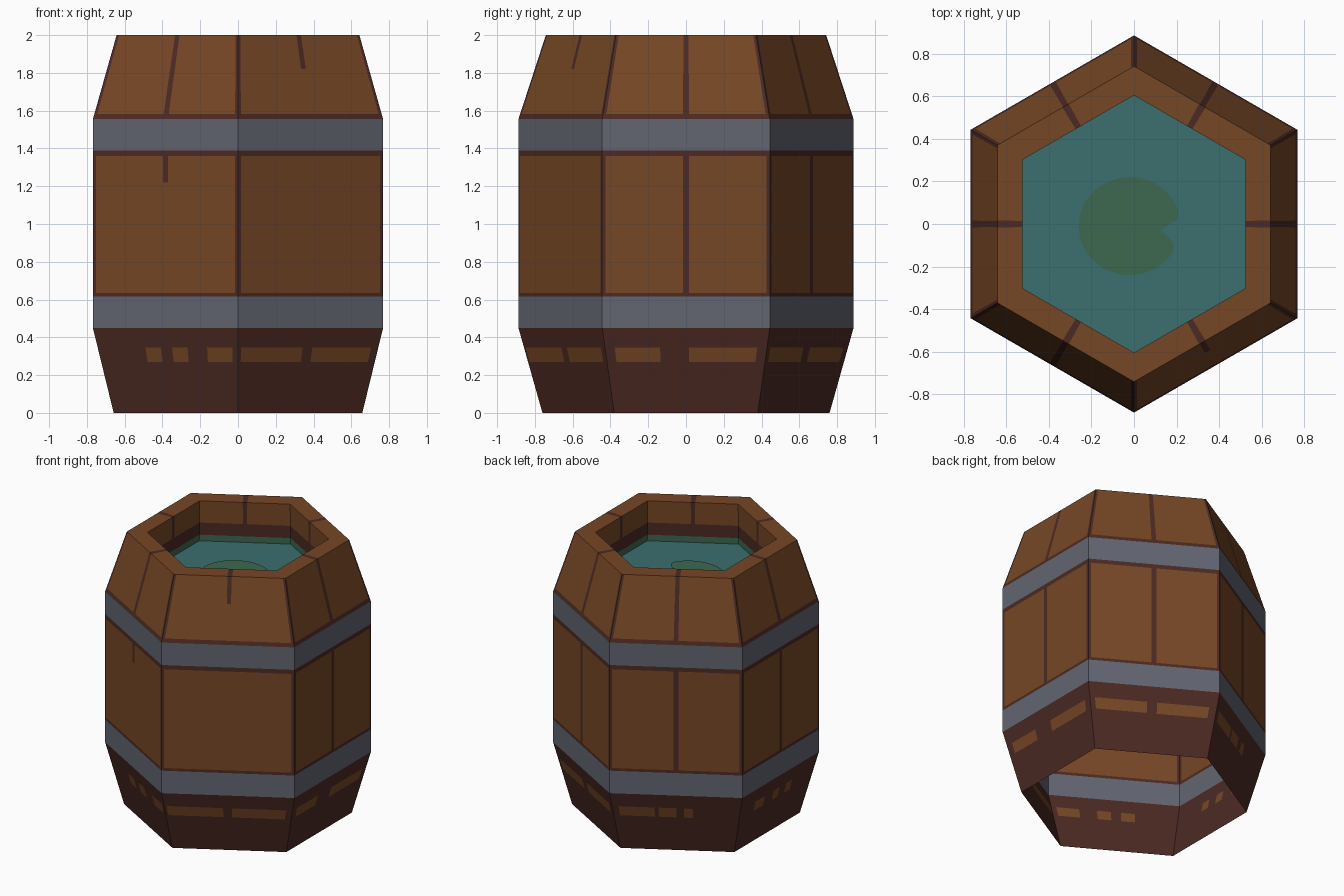
import bpy, bmesh, math
from mathutils import Vector

if "Cube" in bpy.data.objects:
    bpy.data.objects.remove(bpy.data.objects["Cube"])


def mat(name, rgb):
    m = bpy.data.materials.new(name)
    lin = [(c / 255 / 12.92) if c < 10 else ((c / 255 + 0.055) / 1.055) ** 2.4 for c in rgb]
    m.diffuse_color = (*lin, 1)
    m.use_nodes = True
    m.node_tree.nodes["Principled BSDF"].inputs["Base Color"].default_value = m.diffuse_color
    return m


MATS = [mat("wood", (118, 71, 37)), mat("dark_wood", (76, 42, 35)), mat("iron_band", (98, 101, 113)),
        mat("water", (60, 110, 110)), mat("algae_green", (60, 104, 78))]
WOOD, DARK, IRON, WATER, GREEN = range(5)


def corner(k, r, z):
    a = math.radians(60 * k - 30)
    return Vector((r * math.cos(a), r * math.sin(a), z))


def panel(bm, k, us, rings, rule, flip=False):
    """One of six sides, gridded by us along the side and rings (r, z) along the profile."""
    grid = [[bm.verts.new(corner(k, r, z).lerp(corner(k + 1, r, z), u)) for u in us] for r, z in rings]
    for j in range(len(rings) - 1):
        zm = (rings[j][1] + rings[j + 1][1]) / 2
        for i in range(len(us) - 1):
            vs = [grid[j][i], grid[j][i + 1], grid[j + 1][i + 1], grid[j + 1][i]]
            f = bm.faces.new(vs[::-1] if flip else vs)
            f.material_index = rule((us[i] + us[i + 1]) / 2, zm)


def finish(bm, name):
    bmesh.ops.remove_doubles(bm, verts=bm.verts, dist=0.0005)
    me = bpy.data.meshes.new(name)
    bm.to_mesh(me)
    bm.free()
    for m in MATS:
        me.materials.append(m)
    ob = bpy.data.objects.new(name, me)
    bpy.context.collection.objects.link(ob)
    return ob


def radius(z):
    if z < 0.45:
        return 0.76 + (0.887 - 0.76) * z / 0.45
    return 0.887 if z < 1.555 else 0.887 + (0.742 - 0.887) * (z - 1.555) / 0.445


# Outer wall: bulging staves, seams, two flush iron bands, worn patches near the foot
PATCHES = [[(.06, .34), (.52, .94)], [(.04, .45), (.53, .94)], [(.05, .33), (.36, .5), (.56, .63)],
           [(.2, .33), (.45, .53), (.62, .7)], [(.34, .45), (.53, .64), (.78, .96)], [(.02, .46), (.53, .95)]]
# Lowest reach of the middle seam in the upper and the middle panel
SEAMS = [(1.58, .62), (1.58, .62), (1.58, .62), (1.58, .62), (1.58, 1.22), (1.82, 1.36)]
EDGE, MID = 0.02, 0.018
LEVELS = [0, .27, .345, .45, .615, .635, 1.22, 1.36, 1.39, 1.555, 1.582, 1.82, 2.0]

bm = bmesh.new()
for k in range(6):
    def wall_rule(u, z, k=k):
        if z < .45:
            worn = .27 < z < .345 and any(a < u < b for a, b in PATCHES[k])
            return WOOD if worn else DARK
        if z < .615 or 1.39 < z < 1.555:
            return IRON
        if z < .635 or 1.36 < z < 1.582 or min(u, 1 - u) < EDGE:
            return DARK
        return DARK if abs(u - .5) < MID and z > SEAMS[k][0 if z > 1.5 else 1] else WOOD
    us = sorted({0, EDGE, .5 - MID, .5 + MID, 1 - EDGE, 1} | {v for p in PATCHES[k] for v in p})
    panel(bm, k, us, [(radius(z), z) for z in LEVELS], wall_rule)
finish(bm, "barrel_wall")

# Flat rim with a seam in the middle of each side
CUTS = [0, .5 - MID * 1.3, .5 + MID * 1.3, 1]
bm = bmesh.new()
for k in range(6):
    panel(bm, k, CUTS, [(.742, 2), (.605, 2)], lambda u, z: DARK if abs(u - .5) < .02 else WOOD)
finish(bm, "rim")

# Inner wall: wood, then a damp dark strip, then algae at the waterline
bm = bmesh.new()
for k in range(6):
    def inner_rule(u, z):
        if z < 1.75:
            return GREEN
        return DARK if z < 1.84 or abs(u - .5) < .02 else WOOD
    panel(bm, k, CUTS, [(.605, 2), (.607, 1.84), (.609, 1.75), (.61, 1.705)], inner_rule)
finish(bm, "inner_wall")

# Water surface
bm = bmesh.new()
bm.faces.new([bm.verts.new(corner(k, .61, 1.705)) for k in range(6)]).material_index = WATER
finish(bm, "water_surface")

# Lily pad: notched disc lying on the water
bm = bmesh.new()
pts = []
for i in range(48):
    a = 2 * math.pi * i / 48 - math.pi
    r = .24 - .095 * math.exp(-((a + .12) / .2) ** 2)
    pts.append(bm.verts.new((-.02 + r * math.cos(a), -.01 + .96 * r * math.sin(a), 1.71)))
mid = bm.verts.new((-.02, -.01, 1.71))
for i in range(48):
    bm.faces.new([mid, pts[i], pts[(i + 1) % 48]]).material_index = GREEN
finish(bm, "lily_pad")
